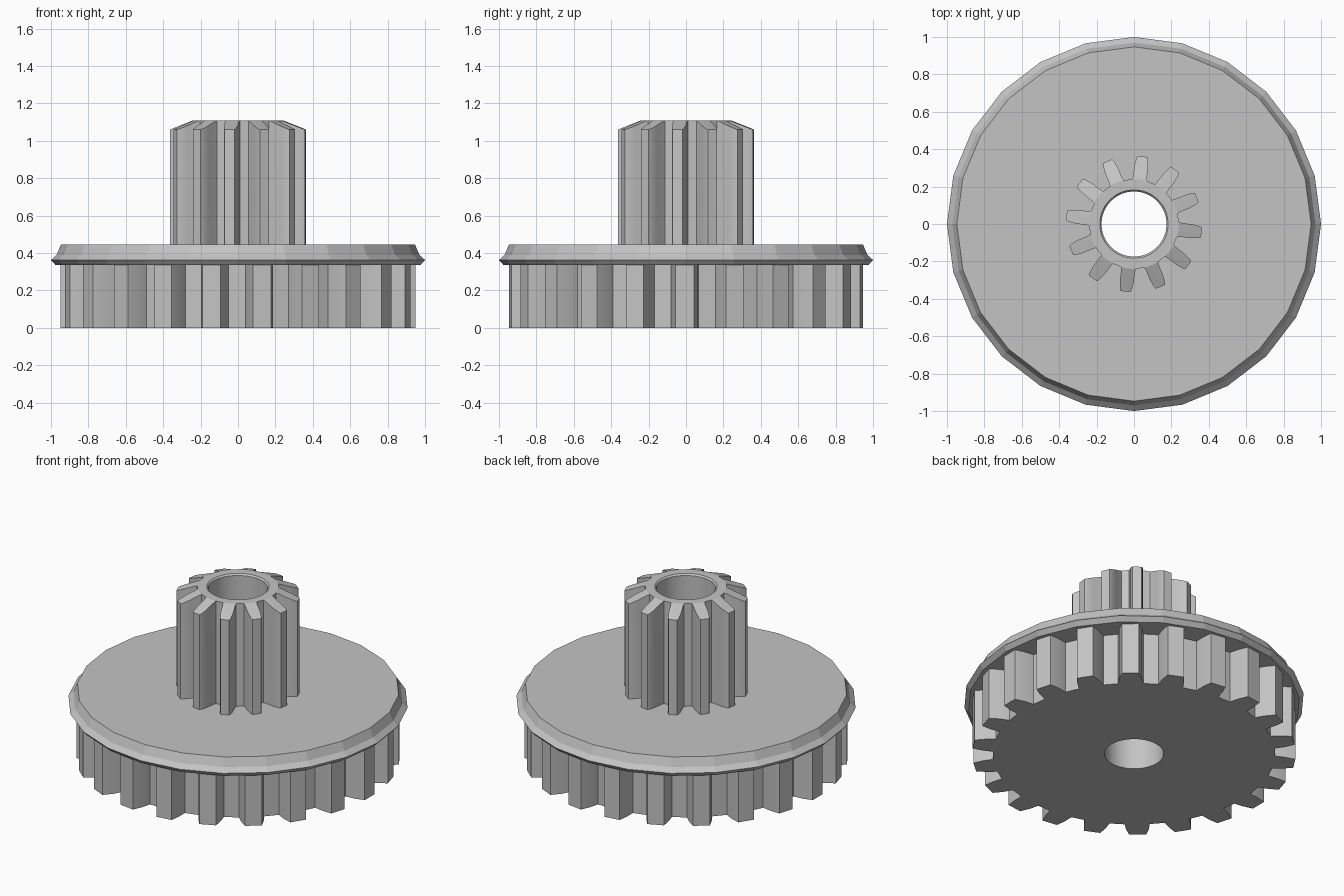
import bpy, bmesh
from math import sin, cos, radians, pi

cube = bpy.data.objects.get("Cube")
if cube:
    bpy.data.objects.remove(cube)

grey = bpy.data.materials.new("plain grey")
grey.use_nodes = True
grey.diffuse_color = (0.55, 0.55, 0.55, 1)
grey.node_tree.nodes["Principled BSDF"].inputs["Base Color"].default_value = grey.diffuse_color


def circle(count):
    """Unit outline as (angle, radius) pairs."""
    return [(2 * pi * i / count, 1.0) for i in range(count)]


def gear_outline(teeth, phase, flank):
    """Gear outline from one half tooth, given as (degrees, radius) root to tip."""
    tooth = [(-a, r) for a, r in flank] + [(a, r) for a, r in reversed(flank)]
    step = 360 / teeth
    return [(radians(phase + i * step + a), r) for i in range(teeth) for a, r in tooth]


def ring(outline, z, radius=None):
    """Points of one level; a radius replaces the outline's own radii."""
    return [(cos(a) * (radius or r), sin(a) * (radius or r), z) for a, r in outline]


def skin(name, rings, smooth_angle):
    """Joins successive rings with faces and makes the object."""
    bm = bmesh.new()
    loops = [[bm.verts.new(p) for p in points] for points in rings]
    for low, high in zip(loops, loops[1:]):
        for i in range(len(low)):
            j = (i + 1) % len(low)
            bm.faces.new((low[i], low[j], high[j], high[i]))
    bmesh.ops.remove_doubles(bm, verts=bm.verts, dist=0.0005)
    mesh = bpy.data.meshes.new(name)
    bm.to_mesh(mesh)
    bm.free()
    mesh.materials.append(grey)
    obj = bpy.data.objects.new(name, mesh)
    bpy.context.collection.objects.link(obj)
    bpy.ops.object.select_all(action="DESELECT")
    obj.select_set(True)
    bpy.context.view_layer.objects.active = obj
    bpy.ops.object.shade_smooth_by_angle(angle=radians(smooth_angle))
    return obj


BORE = 0.174
GEAR_TOP, DISC_TOP, TOP = 0.335, 0.445, 1.11

# Large lower gear with its flat underside
teeth = gear_outline(22, -0.4, [(5.1, 0.83), (4.3, 0.89), (3.0, 0.95)])
skin("lower_gear", [ring(teeth, 0, BORE), ring(teeth, 0), ring(teeth, GEAR_TOP)], 20)

# Faceted disc with a bevelled rim
rim = [(0.8, GEAR_TOP), (0.975, GEAR_TOP), (1.0, 0.363), (0.97, 0.39),
       (0.947, DISC_TOP), (0.2, DISC_TOP)]
skin("rim_disc", [ring(circle(24), z, r) for r, z in rim], 10)

# Upper pinion, its teeth sloping down towards their tips
ROOT = 0.24
pinion = gear_outline(12, -7.2, [(9.5, ROOT), (8.2, 0.26), (6.9, 0.31), (5.3, 0.35), (4.1, 0.365)])
slope = [(cos(a) * r, sin(a) * r, TOP - 0.4 * (r - ROOT)) for a, r in pinion]
skin("upper_pinion", [ring(pinion, DISC_TOP), slope, ring(pinion, TOP, ROOT),
                      ring(pinion, TOP, 0.183), ring(pinion, TOP - 0.01, BORE)], 20)

# Shaft bore through the whole part, facing inwards
skin("shaft_bore", [ring(circle(48), z, BORE) for z in (TOP - 0.01, 0)], 30)
